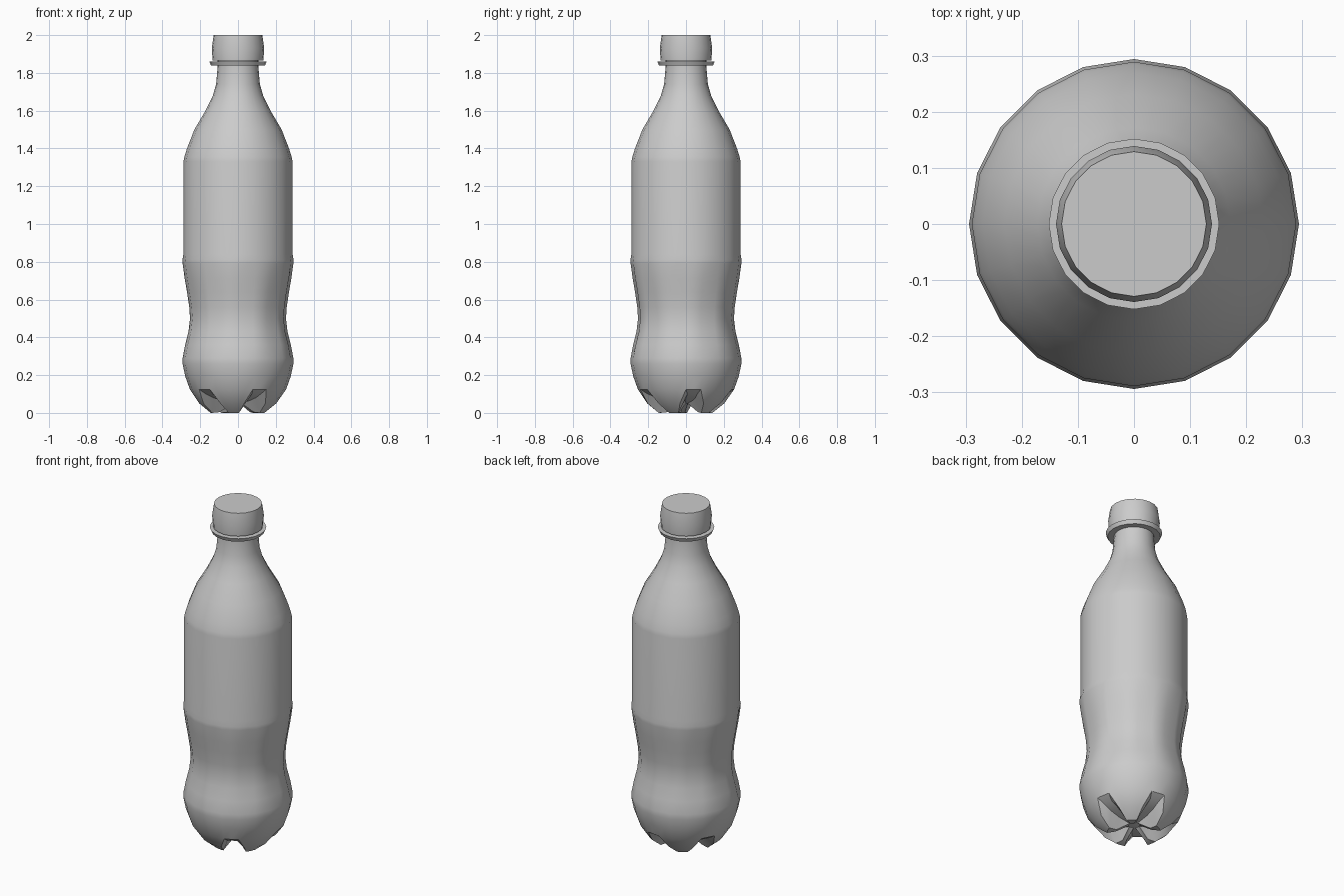
import bpy
import bmesh
from math import cos, sin, radians

old = bpy.data.objects.get("Cube")
if old:
    bpy.data.objects.remove(old)

grey = bpy.data.materials.new("light_grey_plastic")
grey.use_nodes = True
grey.diffuse_color = (0.6, 0.6, 0.6, 1)
grey.node_tree.nodes["Principled BSDF"].inputs["Base Color"].default_value = (0.6, 0.6, 0.6, 1)

LOBES = 5
SECTOR = 360 / LOBES
STEP = 9  # half of one side of the 20-sided body


def polar(radius, angle, z):
    a = radians(angle)
    return (radius * cos(a), radius * sin(a), z)


def make_object(name, rings):
    """Skin a stack of closed point rings, cap both ends, merge shared points."""
    bm = bmesh.new()
    loops = [[bm.verts.new(p) for p in ring] for ring in rings]
    count = len(loops[0])
    for low, high in zip(loops, loops[1:]):
        for i in range(count):
            j = (i + 1) % count
            bm.faces.new((low[i], low[j], high[j], high[i]))
    bm.faces.new(loops[0][::-1])
    bm.faces.new(loops[-1])
    bmesh.ops.remove_doubles(bm, verts=bm.verts, dist=0.0002)
    bmesh.ops.recalc_face_normals(bm, faces=bm.faces)
    mesh = bpy.data.meshes.new(name)
    bm.to_mesh(mesh)
    bm.free()
    mesh.materials.append(grey)
    obj = bpy.data.objects.new(name, mesh)
    bpy.context.collection.objects.link(obj)
    bpy.ops.object.select_all(action="DESELECT")
    obj.select_set(True)
    bpy.context.view_layer.objects.active = obj
    bpy.ops.object.shade_smooth_by_angle(angle=radians(32))
    return obj


def body_ring(radius, z, flute=0.0):
    """20-sided ring; odd columns lie mid-side and may be pressed in as flutes."""
    points = []
    for lobe in range(LOBES):
        # The repeated 18 degree column is where the base channel splits off
        for angle in (0, 9, 18, 18, 27, 36, 45, 54, 63, 72):
            r = radius * cos(radians(STEP)) if angle % 18 else radius
            if angle in (27, 63):
                r -= flute
            points.append(polar(r, lobe * SECTOR + angle, z))
    return points


def base_ring(floor, foot):
    """Ring with a raised channel floor and a lowered foot in every sector.
    Each is (radius, z, half width of the channel in degrees)."""
    points = []
    for lobe in range(LOBES):
        mid = lobe * SECTOR + STEP
        r, z, half = floor
        points += [polar(r, mid + half * k, z) for k in (-1, 0, 1)]
        r, z, half = foot
        span = SECTOR - 2 * half
        points += [polar(r, mid + half + span * k / 6, z) for k in range(7)]
    return points


# Five-footed base
rings = [
    body_ring(0.03, 0.05),
    base_ring((0.10, 0.066, 12), (0.10, 0.004, 30)),
    base_ring((0.16, 0.08, 9), (0.145, 0.0, 25)),
    base_ring((0.215, 0.10, 7), (0.205, 0.05, 18)),
]

# Lower dome, fluted waist, straight wall, shoulder and neck
profile = [
    (0.255, 0.125, 0), (0.28, 0.195, 0), (0.293, 0.26, 0), (0.293, 0.29, 0.002),
    (0.28, 0.36, 0.005), (0.262, 0.43, 0.006), (0.254, 0.50, 0.006),
    (0.258, 0.56, 0.006), (0.27, 0.64, 0.006), (0.282, 0.71, 0.005),
    (0.293, 0.79, 0.002), (0.294, 0.81, 0), (0.289, 0.84, 0), (0.289, 1.33, 0),
    (0.284, 1.355, 0), (0.27, 1.40, 0), (0.231, 1.50, 0), (0.172, 1.60, 0),
    (0.133, 1.68, 0), (0.116, 1.74, 0), (0.108, 1.83, 0), (0.108, 1.88, 0),
]
rings += [body_ring(*p) for p in profile]
make_object("bottle_body", rings)

# Neck flange
make_object("neck_flange", [body_ring(r, z) for r, z in
                            ((0.105, 1.838), (0.142, 1.838), (0.152, 1.86), (0.105, 1.86))])

# Screw cap
make_object("screw_cap", [body_ring(r, z) for r, z in
                          ((0.105, 1.866), (0.134, 1.866), (0.139, 1.93), (0.129, 2.0))])
